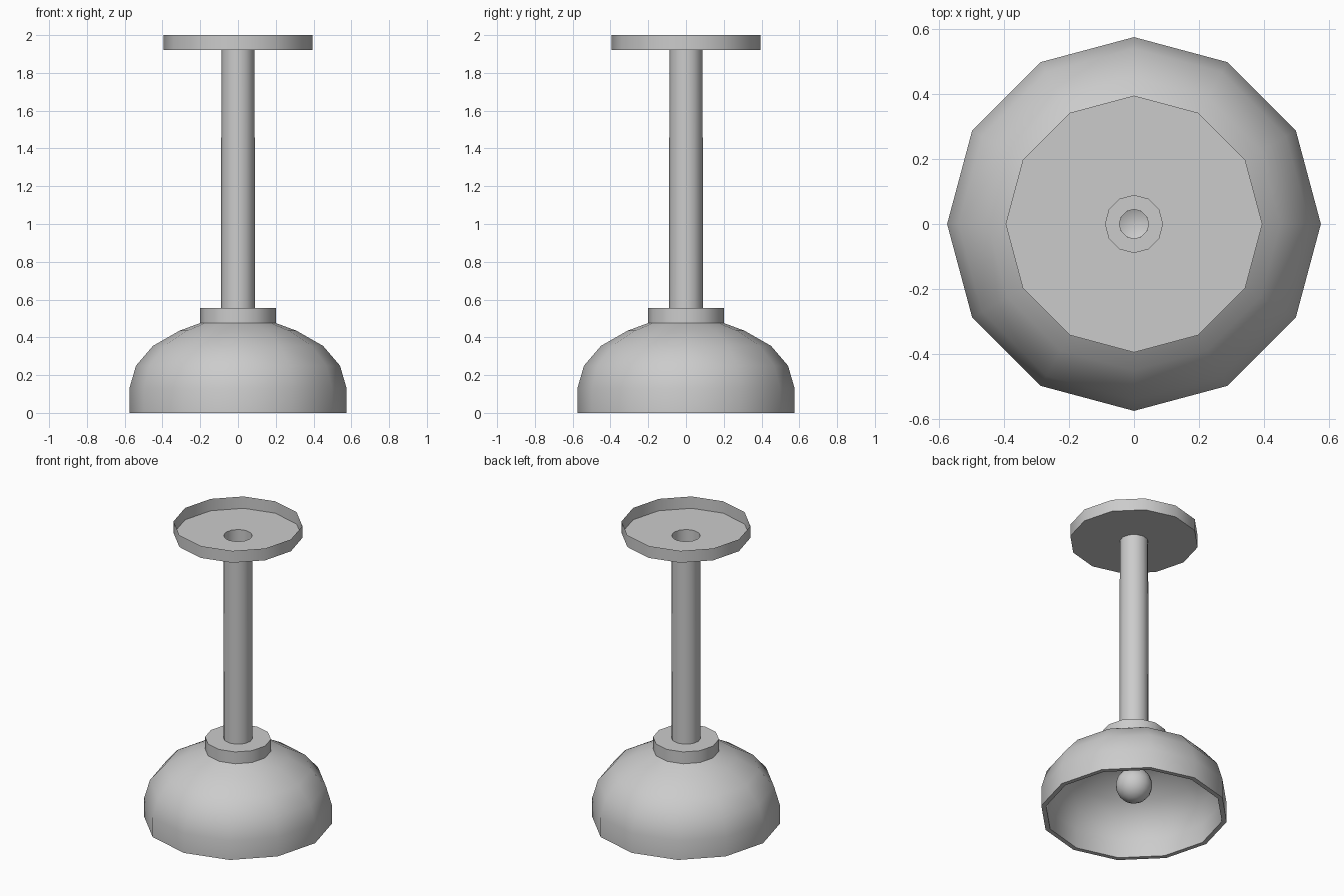
import bpy, math

if "Cube" in bpy.data.objects:
    bpy.data.objects.remove(bpy.data.objects["Cube"])

def lathe(name, profile, sides=12):
    """Revolve an open (radius, z) profile around z; radius 0 makes a pole."""
    verts, faces, rings = [], [], []
    for r, z in profile:
        start = len(verts)
        if r == 0:
            verts.append((0, 0, z))
            rings.append([start] * sides)
        else:
            for i in range(sides):
                a = 2 * math.pi * i / sides
                verts.append((r * math.cos(a), r * math.sin(a), z))
            rings.append(list(range(start, start + sides)))
    for a, b in zip(rings, rings[1:]):
        for i in range(sides):
            j = (i + 1) % sides
            faces.append(list(dict.fromkeys((a[i], b[i], b[j], a[j]))))
    mesh = bpy.data.meshes.new(name)
    mesh.from_pydata(verts, [], faces)
    mesh.update()
    obj = bpy.data.objects.new(name, mesh)
    bpy.context.collection.objects.link(obj)
    bpy.ops.object.select_all(action='DESELECT')
    obj.select_set(True)
    bpy.context.view_layer.objects.active = obj
    bpy.ops.object.shade_smooth_by_angle(angle=math.radians(40))
    return obj

# Open ceiling cup and the hollow rod hanging from it
lathe("ceiling_cup_and_rod", [(0.395, 2.0), (0.395, 1.92), (0.088, 1.92), (0.09, 0.555)])

# Collar on top of the shade
lathe("collar", [(0.045, 0.555), (0.202, 0.555), (0.202, 0.475)])

# Dome shade: outside, bottom rim, inside
lathe("shade", [(0.202, 0.475), (0.31, 0.435), (0.45, 0.355), (0.54, 0.25),
                (0.575, 0.13), (0.575, 0.0), (0.545, 0.0), (0.545, 0.125),
                (0.513, 0.235), (0.43, 0.33), (0.297, 0.408), (0.195, 0.445),
                (0.045, 0.445)])

# Round bulb with an open neck running up into the collar
R, C = 0.112, 0.2
bulb = [(0.045, 0.555)]
for k in range(9):
    t = math.radians(24 + 156 * k / 8)
    bulb.append((R * math.sin(t) if k < 8 else 0, C + R * math.cos(t)))
lathe("bulb", bulb, 16)
